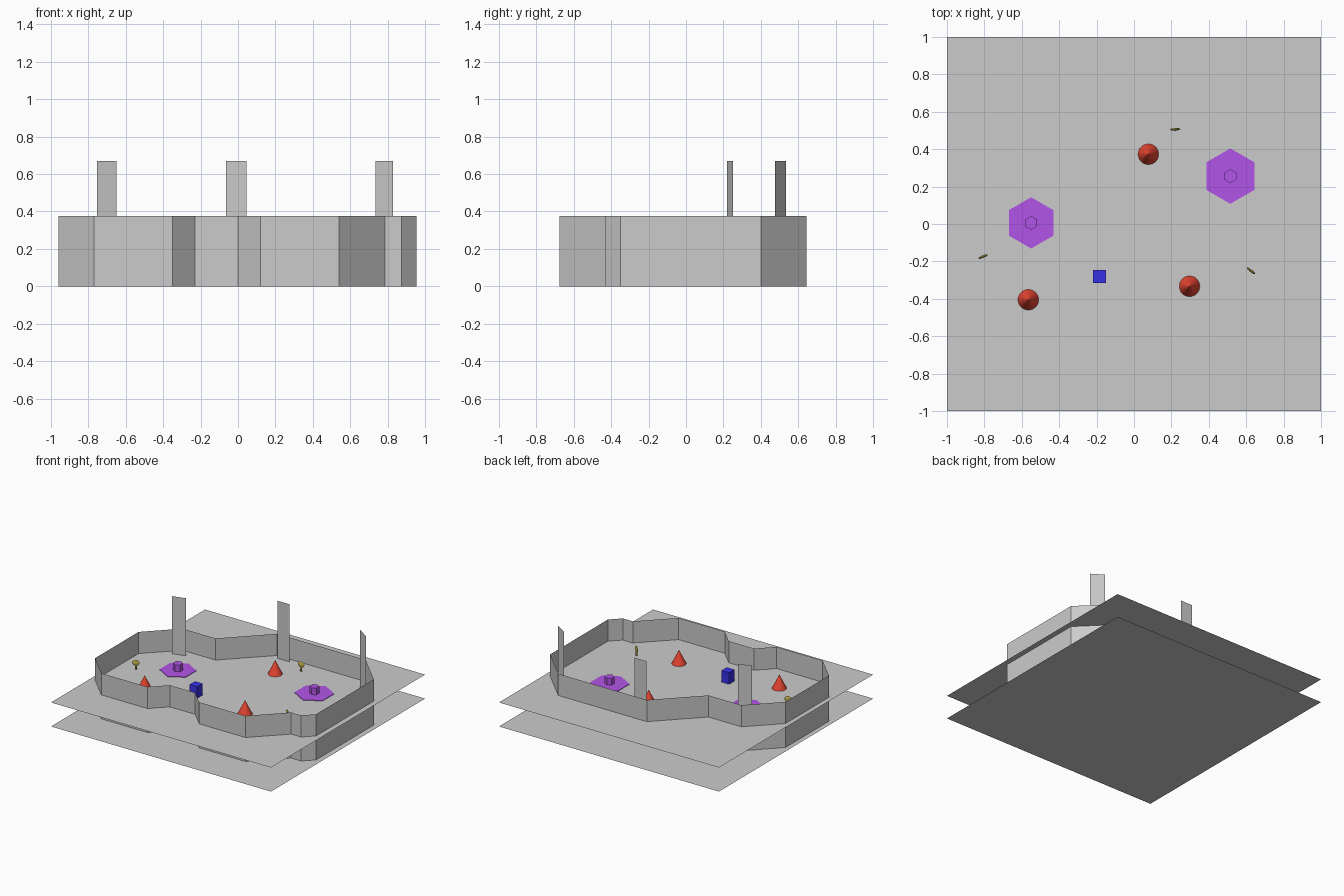
import bpy, bmesh, math
from mathutils import Matrix

if "Cube" in bpy.data.objects:
    bpy.data.objects.remove(bpy.data.objects["Cube"])

FLOOR = 0.197   # upper floor level
WALL = 0.375    # top of the boundary wall
COLUMN = 0.67   # top of the flat columns


def material(name, rgb):
    m = bpy.data.materials.new(name)
    m.diffuse_color = (*rgb, 1)
    m.use_nodes = True
    m.node_tree.nodes["Principled BSDF"].inputs["Base Color"].default_value = m.diffuse_color
    return m


red = material("red", (0.80, 0.06, 0.03))
blue = material("blue", (0.04, 0.03, 0.80))
purple = material("purple", (0.45, 0.09, 0.80))
gold = material("gold", (0.60, 0.46, 0.08))


def finish(name, bm, mat=None):
    me = bpy.data.meshes.new(name)
    bm.to_mesh(me)
    bm.free()
    ob = bpy.data.objects.new(name, me)
    bpy.context.collection.objects.link(ob)
    if mat:
        me.materials.append(mat)
    return ob


def strip(name, points, z0, z1, closed=False):
    """Vertical sheet following a plan outline."""
    bm = bmesh.new()
    low = [bm.verts.new((x, y, z0)) for x, y in points]
    high = [bm.verts.new((x, y, z1)) for x, y in points]
    n = len(points)
    for i in range(n if closed else n - 1):
        j = (i + 1) % n
        bm.faces.new((low[i], low[j], high[j], high[i]))
    return finish(name, bm)


def add_prism(bm, sides, r1, r2, z0, z1, x=0, y=0, turn=0):
    m = Matrix.Translation((x, y, (z0 + z1) / 2)) @ Matrix.Rotation(turn, 4, 'Z')
    bmesh.ops.create_cone(bm, cap_ends=True, segments=sides, radius1=r1,
                          radius2=r2, depth=z1 - z0, matrix=m)


# two square floor sheets
for name, z in (("lower_floor", 0), ("upper_floor", FLOOR)):
    bm = bmesh.new()
    bmesh.ops.create_grid(bm, x_segments=1, y_segments=1, size=1,
                          matrix=Matrix.Translation((0, 0, z)))
    finish(name, bm)

# boundary wall running through both floors
outline = [(-0.96, -0.485), (-0.77, -0.675), (-0.35, -0.675), (-0.23, -0.555),
           (0, -0.555), (0.12, -0.675), (0.54, -0.675), (0.785, -0.43),
           (0.875, -0.43), (0.955, -0.35), (0.955, 0.40), (0.71, 0.645),
           (-0.095, 0.645), (-0.425, 0.315), (-0.725, 0.315), (-0.96, 0.08)]
strip("boundary_wall", outline, 0, WALL, closed=True)

# flat columns
for i, ends in enumerate([((-0.755, 0.22), (-0.65, 0.25)),
                          ((-0.065, 0.605), (0.045, 0.605)),
                          ((0.735, 0.535), (0.83, 0.475))]):
    strip(f"column_{i + 1}", ends, FLOOR, COLUMN)

# red cones
for i, (x, y) in enumerate([(0.077, 0.373), (-0.565, -0.405), (0.297, -0.333)]):
    bm = bmesh.new()
    add_prism(bm, 32, 0.055, 0, FLOOR, FLOOR + 0.112, x, y)
    finish(f"cone_{i + 1}", bm, red)

# blue box
bm = bmesh.new()
bmesh.ops.create_cube(bm, size=1, matrix=Matrix.Translation((-0.185, -0.28, FLOOR + 0.047))
                      @ Matrix.Diagonal((0.07, 0.07, 0.095, 1)))
finish("box", bm, blue)

# purple hexagonal pads with a small hexagonal post
for i, (x, y, r) in enumerate([(-0.55, 0.006, 0.137), (0.515, 0.256, 0.148)]):
    bm = bmesh.new()
    add_prism(bm, 6, r, r, FLOOR - 0.002, FLOOR + 0.004, x, y)
    if max(v.co.x for v in bm.verts) - x > r * 0.95:   # points towards front and back
        bmesh.ops.rotate(bm, verts=bm.verts, cent=(x, y, 0),
                         matrix=Matrix.Rotation(math.pi / 6, 3, 'Z'))
    finish(f"pad_{i + 1}", bm, purple)
    bm = bmesh.new()
    add_prism(bm, 6, 0.037, 0.037, FLOOR + 0.003, FLOOR + 0.06, x, y)
    finish(f"post_{i + 1}", bm, purple)

# small gold tokens: thin lozenge head on a slim stem
for i, (x, y, deg) in enumerate([(0.22, 0.506, 3), (-0.807, -0.174, 22), (0.625, -0.25, -38)]):
    bm = bmesh.new()
    place = Matrix.Translation((x, y, FLOOR + 0.063)) @ Matrix.Rotation(math.radians(deg), 4, 'Z')
    bmesh.ops.create_uvsphere(bm, u_segments=8, v_segments=6, radius=1,
                              matrix=place @ Matrix.Diagonal((0.029, 0.007, 0.024, 1)))
    add_prism(bm, 6, 0.008, 0.006, FLOOR + 0.01, FLOOR + 0.05, x, y)
    finish(f"token_{i + 1}", bm, gold)
